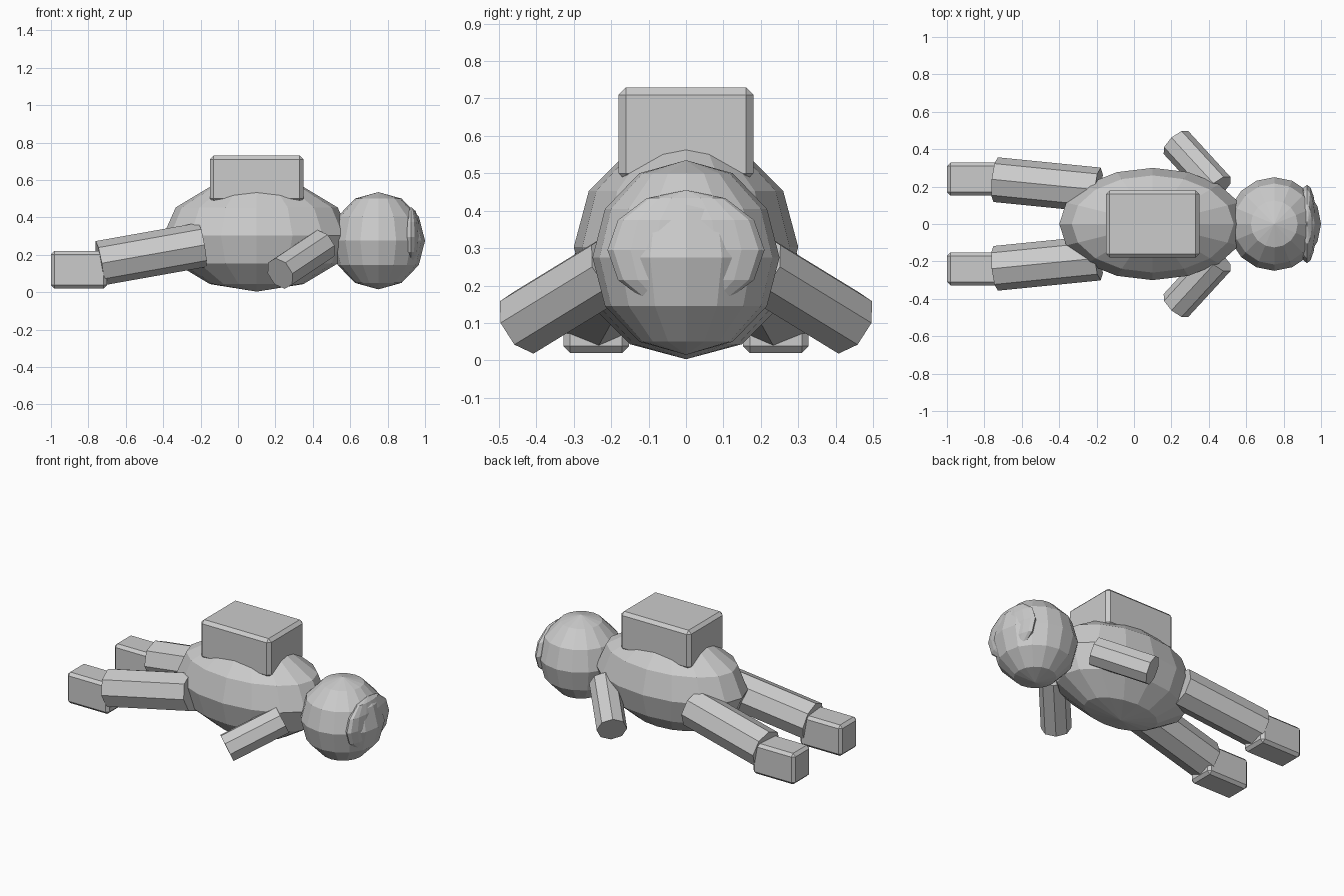
import bpy
from mathutils import Vector

cube = bpy.data.objects.get("Cube")
if cube:
    bpy.data.objects.remove(cube, do_unlink=True)

grey = bpy.data.materials.new("plain grey")
grey.use_nodes = True
colour = (0.6, 0.6, 0.6, 1)
grey.diffuse_color = colour
grey.node_tree.nodes["Principled BSDF"].inputs["Base Color"].default_value = colour


def finish(name):
    ob = bpy.context.object
    ob.name = name
    ob.data.materials.append(grey)
    return ob


def ellipsoid(name, centre, radii):
    """Faceted sphere with vertical poles."""
    bpy.ops.mesh.primitive_uv_sphere_add(segments=16, ring_count=6, radius=1, location=centre)
    ob = finish(name)
    ob.scale = radii
    return ob


def limb(name, start, end, radius):
    """Eight-sided cylinder between two points."""
    a, b = Vector(start), Vector(end)
    bpy.ops.mesh.primitive_cylinder_add(vertices=8, radius=radius, depth=(b - a).length,
                                        location=(a + b) / 2)
    ob = finish(name)
    ob.rotation_euler = (b - a).to_track_quat('Z', 'Y').to_euler()
    return ob


def box(name, centre, size, bevel):
    """Box with chamfered edges."""
    bpy.ops.mesh.primitive_cube_add(size=1, location=centre)
    ob = finish(name)
    for v in ob.data.vertices:
        v.co = Vector(c * s for c, s in zip(v.co, size))
    mod = ob.modifiers.new("chamfer", 'BEVEL')
    mod.width = bevel
    mod.segments = 1
    return ob


# Torso, head and visor
ellipsoid("body", (0.1, 0, 0.303), (0.5, 0.3, 0.3))
ellipsoid("head", (0.75, 0, 0.275), (0.25, 0.25, 0.26))
ellipsoid("visor", (0.925, 0, 0.295), (0.05, 0.21, 0.16))

# Pack on the back
box("backpack", (0.1, 0, 0.605), (0.5, 0.36, 0.25), 0.02)

# Paired limbs
for side, s in (("left", 1), ("right", -1)):
    limb(side + "_leg", (-0.19, s * 0.182, 0.253), (-0.74, s * 0.237, 0.155), 0.12)
    box(side + "_foot", (-0.85, s * 0.24, 0.12), (0.3, 0.175, 0.2), 0.018)
    limb(side + "_arm", (0.45, s * 0.19, 0.25), (0.225, s * 0.435, 0.1), 0.09)
